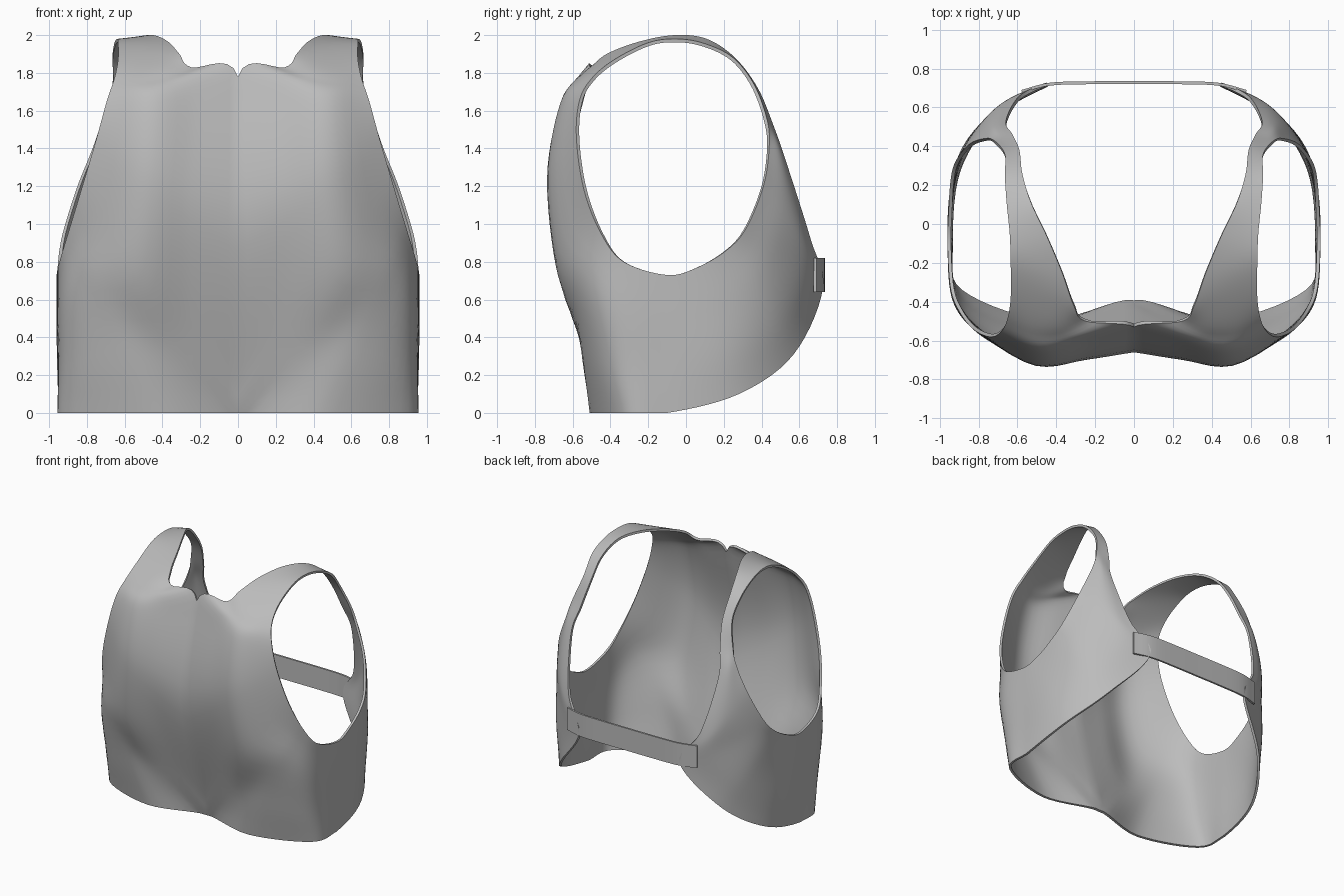
import bpy
import math
from mathutils import Vector

cube = bpy.data.objects.get("Cube")
if cube:
    bpy.data.objects.remove(cube, do_unlink=True)

# One plain colour for the whole garment
grey = bpy.data.materials.new("plain_grey")
grey.use_nodes = True
colour = (0.5, 0.5, 0.5, 1.0)
grey.diffuse_color = colour
shader = next(n for n in grey.node_tree.nodes if n.type == 'BSDF_PRINCIPLED')
shader.inputs["Base Color"].default_value = colour
shader.inputs["Roughness"].default_value = 0.7


def spline_point(a, b, c, d, t):
    """Smooth interpolation between b and c."""
    return 0.5 * (2 * b + (c - a) * t + (2 * a - 5 * b + 4 * c - d) * t ** 2
                  + (3 * b - a - 3 * c + d) * t ** 3)


def resample(points, steps, closed=False):
    """Smooth curve through the points, with the given steps per span."""
    count = len(points)
    if closed:
        padded = [points[-1]] + points + points[:2]
        spans = count
    else:
        padded = [2 * points[0] - points[1]] + points + [2 * points[-1] - points[-2]]
        spans = count - 1
    curve = [spline_point(*padded[s:s + 4], k / steps)
             for s in range(spans) for k in range(steps)]
    return curve if closed else curve + [points[-1]]


def make_shell(name, columns, closed, thickness):
    """Skin a grid of columns, mirror it across x and give it thickness."""
    rows, count = len(columns[0]), len(columns)
    verts = [p for column in columns for p in column]
    faces = []
    for j in range(count if closed else count - 1):
        a, b = j * rows, (j + 1) % count * rows
        faces += [(a + i, b + i, b + i + 1, a + i + 1) for i in range(rows - 1)]
    mesh = bpy.data.meshes.new(name)
    mesh.from_pydata(verts, [], faces)
    mesh.materials.append(grey)
    obj = bpy.data.objects.new(name, mesh)
    bpy.context.collection.objects.link(obj)
    mirror = obj.modifiers.new("mirror", 'MIRROR')
    mirror.use_clip = True
    mirror.merge_threshold = 0.0005
    solid = obj.modifiers.new("thickness", 'SOLIDIFY')
    solid.thickness = thickness
    solid.offset = -1
    bpy.ops.object.select_all(action='DESELECT')
    obj.select_set(True)
    bpy.context.view_layer.objects.active = obj
    for modifier in ("mirror", "thickness"):
        bpy.ops.object.modifier_apply(modifier=modifier)
    bpy.ops.object.shade_smooth_by_angle(angle=math.radians(40))
    return obj


# Ribs run from the armhole edge out to the hem, centre line, neck or back edge
front_ribs = [
    [(.96, -.1, .73), (.96, -.1, .5), (.955, -.1, .25), (.95, -.1, 0)],
    [(.945, -.33, .8), (.935, -.39, .55), (.91, -.385, .25), (.9, -.35, 0)],
    [(.9, -.45, .95), (.8, -.56, .7), (.62, -.55, .35), (.45, -.51, 0)],
    [(.83, -.54, 1.18), (.57, -.685, .8), (.28, -.55, .4), (0, -.41, 0)],
    [(.75, -.58, 1.45), (.5, -.73, 1.27), (.25, -.7, 1.12), (0, -.66, 1)],
    [(.695, -.565, 1.65), (.47, -.665, 1.64), (.23, -.6, 1.69), (0, -.53, 1.78)],
    [(.655, -.5, 1.77), (.52, -.56, 1.765), (.38, -.56, 1.785), (.25, -.5, 1.83)],
]
shoulder_ribs = [
    [(.635, -.38, 1.87), (.31, -.42, 1.9)],
    [(.635, -.2, 1.96), (.37, -.25, 1.965)],
    [(.64, -.05, 1.98), (.45, -.06, 2)],
    [(.655, .1, 1.955), (.53, .11, 1.98)],
    [(.665, .25, 1.88), (.575, .26, 1.88)],
    [(.665, .36, 1.74), (.59, .38, 1.72)],
    [(.72, .43, 1.55), (.625, .46, 1.53)],
]
back_ribs = [
    [(.77, .44, 1.4), (.735, .49, 1.38), (.7, .515, 1.355), (.66, .53, 1.33)],
    [(.85, .41, 1.2), (.78, .52, 1.1), (.7, .6, 1), (.59, .66, .92)],
    [(.92, .32, .98), (.82, .48, .87), (.66, .63, .76), (.45, .725, .66)],
    [(.945, .22, .865), (.9, .36, .68), (.83, .47, .5), (.72, .57, .31)],
    [(.955, .06, .77), (.95, .14, .55), (.94, .21, .32), (.91, .28, .1)],
]

ribs = []
for rib in front_ribs + shoulder_ribs + back_ribs:
    rib = [Vector(p) for p in rib]
    if len(rib) == 2:
        rib = [rib[0].lerp(rib[1], k / 3) for k in range(4)]
    ribs.append(rib)

# Smooth loops around the armhole, kept on one side and above the floor
loops = [resample(list(loop), 7, closed=True) for loop in zip(*ribs)]
for loop in loops:
    for p in loop:
        p.x, p.z = max(p.x, 0), max(p.z, 0)
columns = [resample(list(rib), 5) for rib in zip(*loops)]
make_shell("vest_body", columns, True, 0.018)

# Flat band joining the two back panels
path = resample([Vector(p) for p in ((.58, .69, 0), (.43, .728, 0), (.2, .735, 0), (0, .735, 0))], 5)
up = Vector((0, 0, 1))
band = [[p + up * 0.64, p + up * 0.82] for p in path]
make_shell("back_strap", band, False, 0.015)
